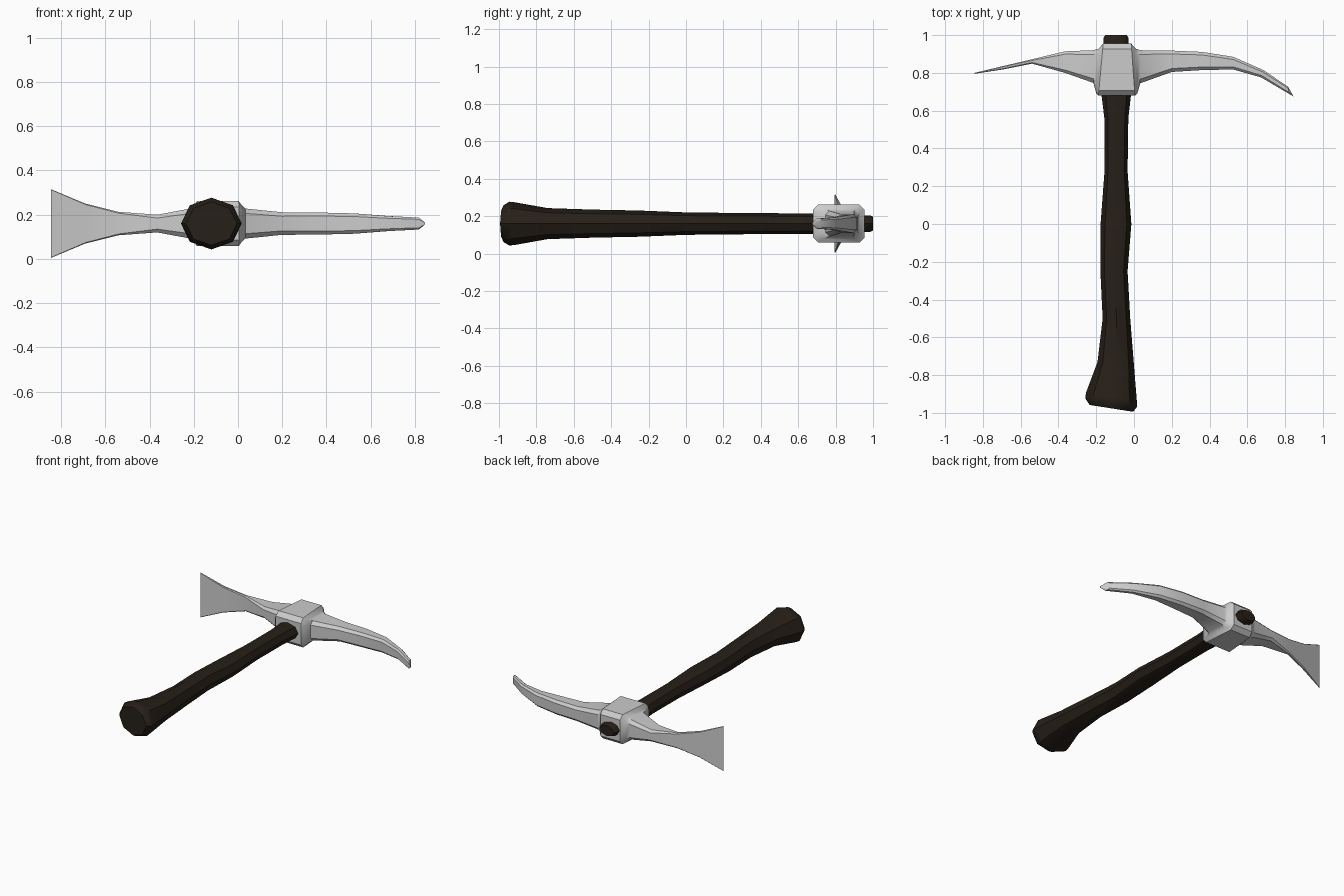
import bpy, bmesh, math

ZC = 0.16  # height of the tool's symmetry plane


def loft(name, rings, angle):
    """Skin a list of equal-length vertex rings and cap both ends."""
    bm = bmesh.new()
    loops = [[bm.verts.new(p) for p in ring] for ring in rings]
    n = len(loops[0])
    for a, b in zip(loops, loops[1:]):
        for i in range(n):
            j = (i + 1) % n
            bm.faces.new((a[i], a[j], b[j], b[i]))
    bm.faces.new(loops[0])
    bm.faces.new(loops[-1])
    bmesh.ops.recalc_face_normals(bm, faces=bm.faces[:])
    mesh = bpy.data.meshes.new(name)
    bm.to_mesh(mesh)
    bm.free()
    obj = bpy.data.objects.new(name, mesh)
    bpy.context.collection.objects.link(obj)
    bpy.ops.object.select_all(action='DESELECT')
    obj.select_set(True)
    bpy.context.view_layer.objects.active = obj
    bpy.ops.object.shade_smooth_by_angle(angle=math.radians(angle))
    return obj


def handle_ring(y, left, right, rz, tilt):
    """Octagon across the handle, its plane leaning by tilt."""
    xc, rx = (left + right) / 2, (right - left) / 2
    ring = []
    for i in range(8):
        t = i * math.pi / 4
        c, s = math.cos(t), math.sin(t)
        ring.append((xc + rx * c, y - tilt * c, ZC + rz * s))
    return ring


def head_ring(x, low, high, hz, c, lean=0.0):
    """Chamfered rectangle across the head; lean shifts the lower edge in x."""
    cy = min(c, (high - low) * 0.4)
    cz = min(c, hz * 0.6)
    pts = [(low, hz - cz), (low + cy, hz), (high - cy, hz), (high, hz - cz),
           (high, cz - hz), (high - cy, -hz), (low + cy, -hz), (low, cz - hz)]
    return [(x + lean * (high - y) / (high - low), y, ZC + z) for y, z in pts]


# Wooden handle: y, left x, right x, half depth, tilt
handle = loft("handle", [handle_ring(*s) for s in [
    (-0.976, -0.235, -0.005, 0.098, 0.018),
    (-0.945, -0.258, 0.017, 0.117, 0.022),
    (-0.915, -0.254, 0.015, 0.114, 0.022),
    (-0.74, -0.193, 0.0, 0.083, 0.01),
    (-0.5, -0.166, -0.02, 0.075, 0),
    (-0.25, -0.178, -0.034, 0.07, 0),
    (0.0, -0.177, -0.014, 0.06, 0),
    (0.28, -0.156, -0.034, 0.057, 0),
    (0.56, -0.157, -0.03, 0.055, 0),
    (0.70, -0.174, -0.014, 0.054, 0),
    (0.94, -0.162, -0.028, 0.044, 0),
    (0.985, -0.162, -0.028, 0.044, 0),
    (1.0, -0.152, -0.038, 0.036, 0)]], 40)
wood = bpy.data.materials.new("dark_wood")
wood.diffuse_color = (0.02, 0.014, 0.009, 1)
handle.data.materials.append(wood)

# Steel head, adze blade to pick point: x, low y, high y, half depth, chamfer, lean
loft("pick_head", [head_ring(*s) for s in [
    (-0.845, 0.795, 0.80, 0.155, 0.002),
    (-0.69, 0.819, 0.837, 0.09, 0.004),
    (-0.54, 0.849, 0.872, 0.053, 0.006),
    (-0.365, 0.80, 0.914, 0.04, 0.015),
    (-0.215, 0.747, 0.92, 0.068, 0.022),
    (-0.188, 0.692, 0.928, 0.083, 0.025, -0.012),
    (-0.163, 0.68, 0.955, 0.102, 0.028, -0.025),
    (-0.015, 0.68, 0.955, 0.102, 0.028, 0.02),
    (0.01, 0.692, 0.928, 0.083, 0.025, 0.008),
    (0.033, 0.745, 0.92, 0.068, 0.022),
    (0.2, 0.805, 0.918, 0.051, 0.018),
    (0.36, 0.815, 0.911, 0.05, 0.016),
    (0.525, 0.818, 0.885, 0.046, 0.014),
    (0.685, 0.776, 0.815, 0.034, 0.01, -0.012),
    (0.815, 0.69, 0.727, 0.027, 0.008, 0.004),
    (0.841, 0.675, 0.683, 0.006, 0.002, 0.004)]], 35)
